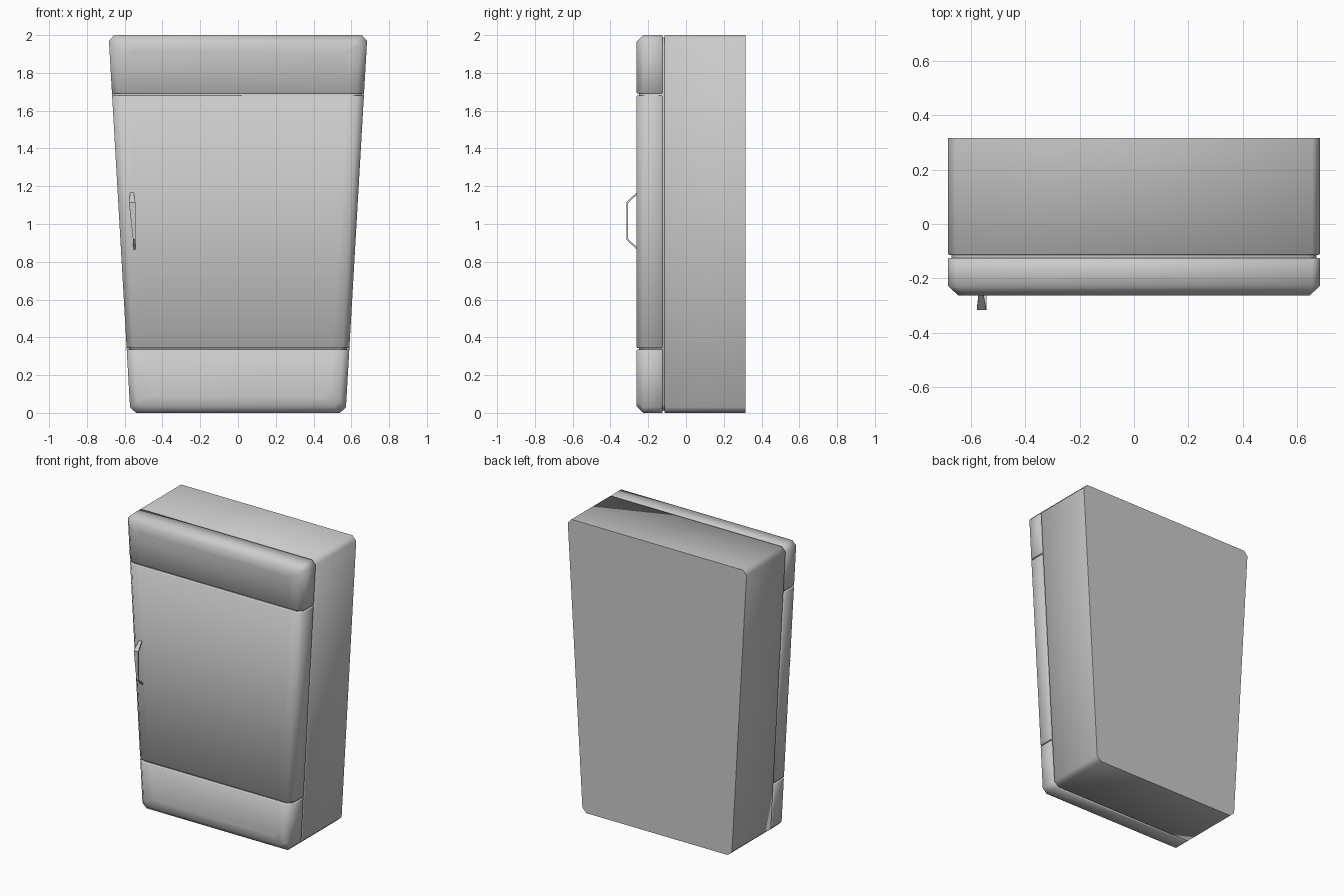
import bpy, bmesh, math
from mathutils import Vector

if "Cube" in bpy.data.objects:
    bpy.data.objects.remove(bpy.data.objects["Cube"])

HEIGHT = 2.0


def half_width(z):
    return 0.57 + 0.0575 * z


def outline(y, inset, c=0.03):
    """Tapered rectangle with cut corners, in the plane at y."""
    z0, z1 = inset, HEIGHT - inset
    right = [(half_width(z0) - inset - c, z0), (half_width(z0 + c) - inset, z0 + c),
             (half_width(z1 - c) - inset, z1 - c), (half_width(z1) - inset - c, z1)]
    pts = right + [(-x, z) for x, z in reversed(right)]
    return [(x, y, z) for x, z in pts]


def loft(rings):
    bm = bmesh.new()
    loops = [[bm.verts.new(p) for p in r] for r in rings]
    n = len(loops[0])
    for a, b in zip(loops, loops[1:]):
        for i in range(n):
            bm.faces.new((a[i], a[(i + 1) % n], b[(i + 1) % n], b[i]))
    bm.faces.new(loops[0])
    bm.faces.new(loops[-1])
    return bm


def finish(bm, name, angle=50):
    bmesh.ops.recalc_face_normals(bm, faces=bm.faces)
    mesh = bpy.data.meshes.new(name)
    bm.to_mesh(mesh)
    bm.free()
    ob = bpy.data.objects.new(name, mesh)
    bpy.context.collection.objects.link(ob)
    bpy.ops.object.select_all(action='DESELECT')
    ob.select_set(True)
    bpy.context.view_layer.objects.active = ob
    bpy.ops.object.shade_smooth_by_angle(angle=math.radians(angle))
    return ob


def cut_at(bm, z, keep_above):
    """Trim a panel at height z, cap it and soften the cut edge."""
    bmesh.ops.bisect_plane(bm, geom=bm.verts[:] + bm.edges[:] + bm.faces[:],
                           plane_co=(0, 0, z), plane_no=(0, 0, 1),
                           clear_inner=keep_above, clear_outer=not keep_above)
    rim = [e for e in bm.edges if e.is_boundary]
    bmesh.ops.holes_fill(bm, edges=rim, sides=0)
    bmesh.ops.recalc_face_normals(bm, faces=bm.faces)
    rim = [e for e in bm.edges if all(abs(v.co.z - z) < 1e-5 for v in e.verts)]
    bmesh.ops.bevel(bm, geom=rim, offset=0.004, segments=1, affect='EDGES')


# Cabinet body
finish(loft([outline(0.315, 0), outline(-0.110, 0), outline(-0.114, 0.004)]), "cabinet_body")

# Recessed core that closes the gaps between the panels
finish(loft([outline(-0.10, 0.012), outline(-0.22, 0.012), outline(-0.25, 0.045)]), "gap_core")

# Front panels, cut from one rounded shell
for name, low, high in (("lower_panel", None, 0.335),
                        ("door", 0.344, 1.681),
                        ("upper_panel", 1.690, None)):
    bm = loft([outline(-0.124, 0.004), outline(-0.128, 0), outline(-0.227, 0),
               outline(-0.262, 0.035), outline(-0.262, 0.09)])
    if low is not None:
        cut_at(bm, low, True)
    if high is not None:
        cut_at(bm, high, False)
    finish(bm, name)

# Door handle: bent strip, wider towards the top
stations = [((-0.258, 1.170), (-0.258, 1.157), -0.562, 0.009),
            ((-0.315, 1.115), (-0.306, 1.111), -0.560, 0.017),
            ((-0.315, 0.917), (-0.306, 0.921), -0.549, 0.007),
            ((-0.258, 0.862), (-0.258, 0.875), -0.548, 0.006)]
rings = [[(x - w, *outer), (x + w, *outer), (x + w, *inner), (x - w, *inner)]
         for outer, inner, x, w in stations]
finish(loft(rings), "door_handle", 30)
